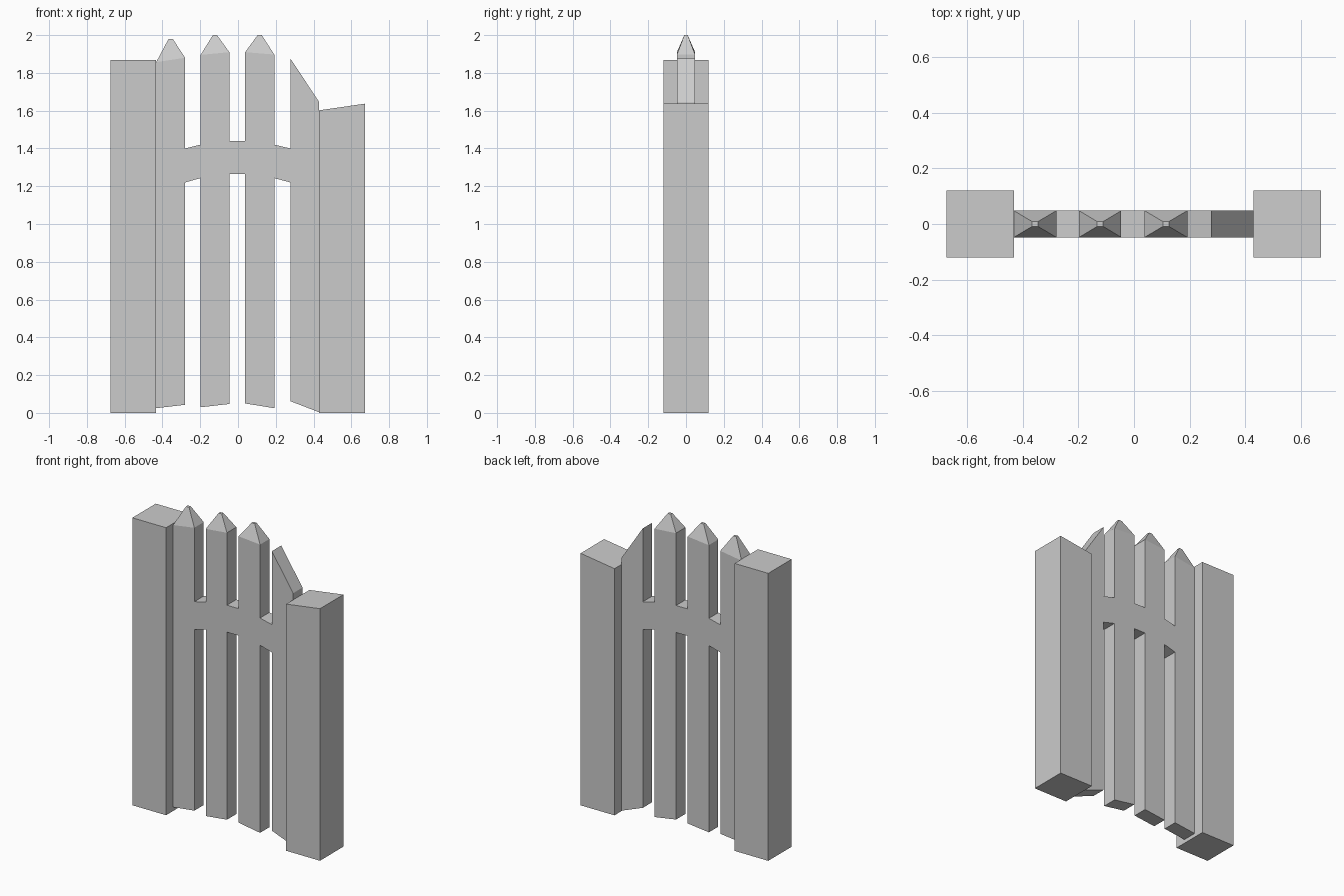
import bpy, bmesh

if "Cube" in bpy.data.objects:
    bpy.data.objects.remove(bpy.data.objects["Cube"])

def finish(bm, name):
    bmesh.ops.recalc_face_normals(bm, faces=bm.faces)
    mesh = bpy.data.meshes.new(name)
    bm.to_mesh(mesh)
    bm.free()
    obj = bpy.data.objects.new(name, mesh)
    bpy.context.collection.objects.link(obj)
    return obj

def extrude_profile(points, half_depth):
    """Extrude an (x, z) outline symmetrically along y."""
    bm = bmesh.new()
    face = bm.faces.new([bm.verts.new((x, -half_depth, z)) for x, z in points])
    ext = bmesh.ops.extrude_face_region(bm, geom=[face], use_keep_orig=True)
    for v in ext["geom"]:
        if isinstance(v, bmesh.types.BMVert):
            v.co.y = half_depth
    return bm

# Gate posts, the right one shorter with a sloping cut
for name, x0, x1, z0, z1 in (("left_post", -0.675, -0.433, 1.867, 1.867),
                             ("right_post", 0.43, 0.673, 1.602, 1.637)):
    finish(extrude_profile([(x0, 0), (x1, 0), (x1, z1), (x0, z0)], 0.12), name)

# Pickets: left x, right x, bottom left/right z, shoulder left/right z, tip z
pickets = [(-0.433, -0.28, 0.025, 0.043, 1.857, 1.88, 1.98),
           (-0.198, -0.046, 0.03, 0.047, 1.895, 1.91, 2.0),
           (0.038, 0.192, 0.05, 0.025, 1.91, 1.897, 2.0),
           (0.277, 0.43, 0.062, 0.003, 1.877, 1.645, None)]
# Rail between pickets: bottom left/right z, top left/right z
rails = [(1.22, 1.243, 1.40, 1.42),
         (1.265, 1.265, 1.44, 1.44),
         (1.243, 1.22, 1.42, 1.40)]

# One continuous outline: underside left to right, then top side back again
lower, upper = [], []
for i, (x0, x1, b0, b1, s0, s1, tip) in enumerate(pickets):
    lower += [(x0, b0), (x1, b1)]
    upper += [(x0, s0), (x1, s1)]
    if i < len(rails):
        r = rails[i]
        nx = pickets[i + 1][0]
        lower += [(x1, r[0]), (nx, r[1])]
        upper += [(x1, r[2]), (nx, r[3])]
bm = extrude_profile(lower + upper[::-1], 0.048)

# Blunt pyramid tips on the pointed pickets
for x0, x1, b0, b1, s0, s1, tip in pickets:
    if tip is None:
        continue
    mid = (x0 + x1) / 2
    top = next(f for f in bm.faces if len(f.verts) == 4
               and all(v.co.z > 1.8 and x0 - 0.01 < v.co.x < x1 + 0.01 for v in f.verts))
    bmesh.ops.inset_individual(bm, faces=[top], thickness=0.02)
    for v in top.verts:
        v.co = (mid + (0.011 if v.co.x > mid else -0.011),
                0.009 if v.co.y > 0 else -0.009, tip)
finish(bm, "picket_panel")
